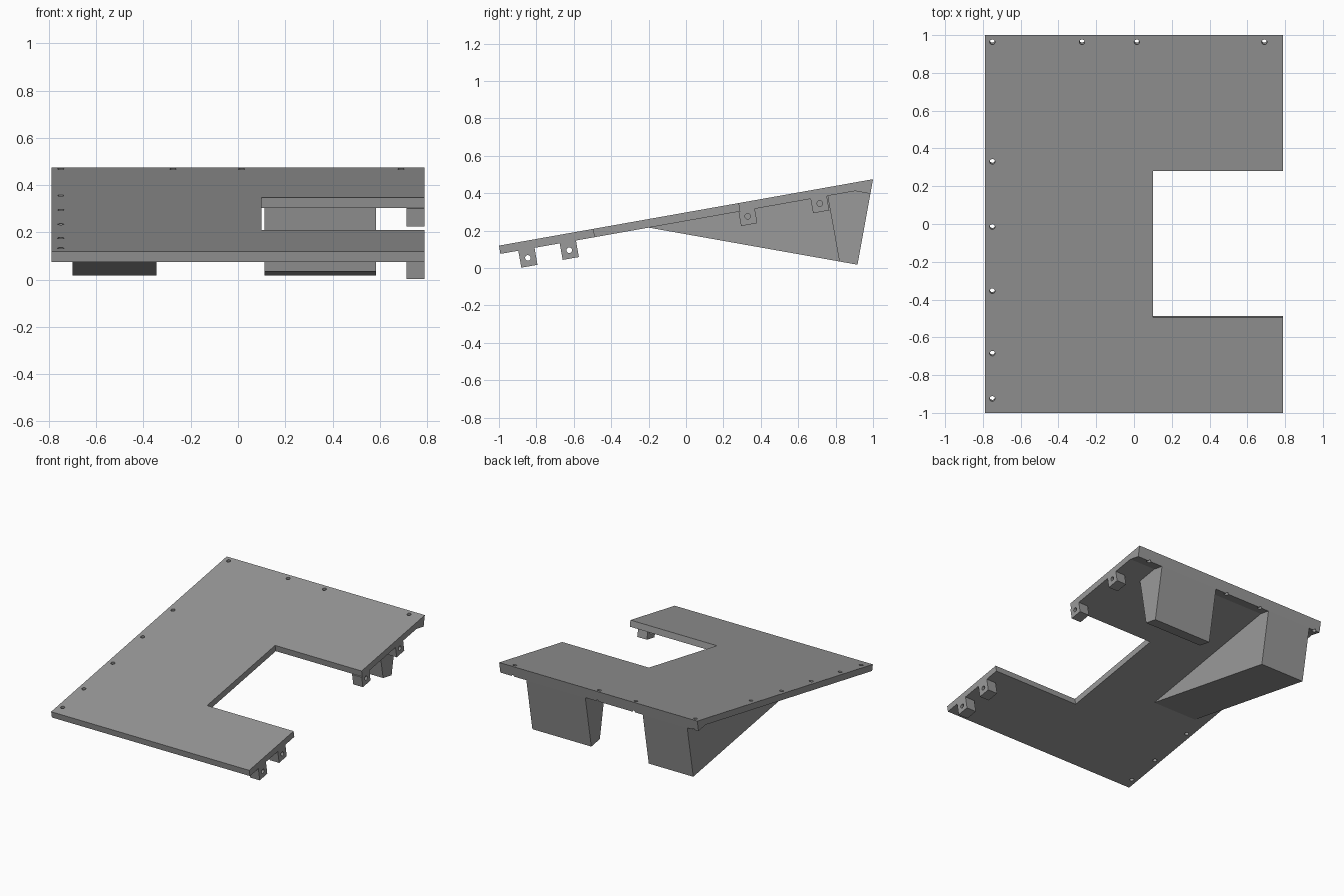
import bpy, bmesh, math
from mathutils import Vector, Matrix

if "Cube" in bpy.data.objects:
    bpy.data.objects.remove(bpy.data.objects["Cube"])

SLOPE = math.atan2(0.355, 2.0)
C, S = math.cos(SLOPE), math.sin(SLOPE)
THICK = 0.045

grey = bpy.data.materials.new("plain grey")
grey.diffuse_color = (0.32, 0.32, 0.32, 1)
grey.use_nodes = True
grey.node_tree.nodes["Principled BSDF"].inputs["Base Color"].default_value = grey.diffuse_color


def tilt(u, v):
    """Point u along the sloped deck and v above its top face, as (y, z)."""
    return (-1 + u * C - v * S, 0.12 + u * S + v * C)


def top_z(y):
    return 0.12 + (y + 1) * math.tan(SLOPE)


def finish(bm, name):
    bmesh.ops.recalc_face_normals(bm, faces=bm.faces)
    me = bpy.data.meshes.new(name)
    bm.to_mesh(me)
    bm.free()
    me.materials.append(grey)
    ob = bpy.data.objects.new(name, me)
    bpy.context.collection.objects.link(ob)
    return ob


def add_prism(bm, profile, x0, x1):
    """Extrude a (y, z) profile from x0 to x1."""
    face = bm.faces.new([bm.verts.new((x0, y, z)) for y, z in profile])
    out = bmesh.ops.extrude_face_region(bm, geom=[face])
    moved = [v for v in out["geom"] if isinstance(v, bmesh.types.BMVert)]
    bmesh.ops.translate(bm, verts=moved, vec=(x1 - x0, 0, 0))


def prism(name, profile, x0, x1):
    bm = bmesh.new()
    add_prism(bm, profile, x0, x1)
    return finish(bm, name)


def add_rod(bm, centre, axis_rot, radius, length):
    bmesh.ops.create_cone(bm, cap_ends=True, segments=20, radius1=radius,
                          radius2=radius, depth=length,
                          matrix=Matrix.Translation(centre) @ axis_rot)


def cut(ob, cutter):
    mod = ob.modifiers.new("cut", "BOOLEAN")
    mod.operation = "DIFFERENCE"
    mod.solver = "EXACT"
    mod.object = cutter
    bpy.context.view_layer.objects.active = ob
    bpy.ops.object.modifier_apply(modifier=mod.name)
    bpy.data.objects.remove(cutter)


# Sloped deck with a thicker lip along the back edge
lip_front, lip_back = (0.905, 0.412), (0.986, 0.397)
deck = prism("deck", [(-1, 0.12), tilt(0, -THICK), lip_front, lip_back, (1, 0.475)],
             -0.79, 0.79)

# Rectangular notch in the right side, square to the deck
bm = bmesh.new()
u0, u1 = 0.505 / C, 1.28 / C
add_prism(bm, [tilt(u0, 0.1), tilt(u1, 0.1), tilt(u1, -0.2), tilt(u0, -0.2)], 0.10, 0.9)
cut(deck, finish(bm, "notch_cutter"))

# Screw holes along the left and back edges
bm = bmesh.new()
holes = [(-0.75, y) for y in (-0.925, -0.685, -0.355, -0.015, 0.33)]
holes += [(x, 0.963) for x in (-0.75, -0.275, 0.015, 0.69)]
for x, y in holes:
    add_rod(bm, (x, y, top_z(y)), Matrix.Rotation(SLOPE, 4, "X"), 0.014, 0.3)
cut(deck, finish(bm, "screw_hole_cutter"))

# Long wedge foot on the left, short block foot on the right
heel = (0.917, 0.018)
prism("wedge_foot", [(-0.2, top_z(-0.2) - THICK / C), heel, lip_back, lip_front],
      -0.70, -0.345)
prism("block_foot", [(0.757, top_z(0.757) - THICK / C), (0.82, 0.035), heel,
                     lip_back, lip_front], 0.113, 0.583)

# Hinge lugs under the right edge, each with a cross hole
lugs = [(0.097, -0.137), (0.322, -0.135), (1.293, -0.123), (1.684, -0.123)]
for i, (u, v) in enumerate(lugs):
    w = 0.088
    lug = prism(f"hinge_lug_{i + 1}",
                [tilt(u, -THICK), tilt(u, v), tilt(u + w, v), tilt(u + w, -THICK)],
                0.713, 0.79)
    bm = bmesh.new()
    y, z = tilt(u + w / 2, v + 0.045)
    add_rod(bm, (0.75, y, z), Matrix.Rotation(math.pi / 2, 4, "Y"), 0.015, 0.3)
    cut(lug, finish(bm, "pin_hole_cutter"))
